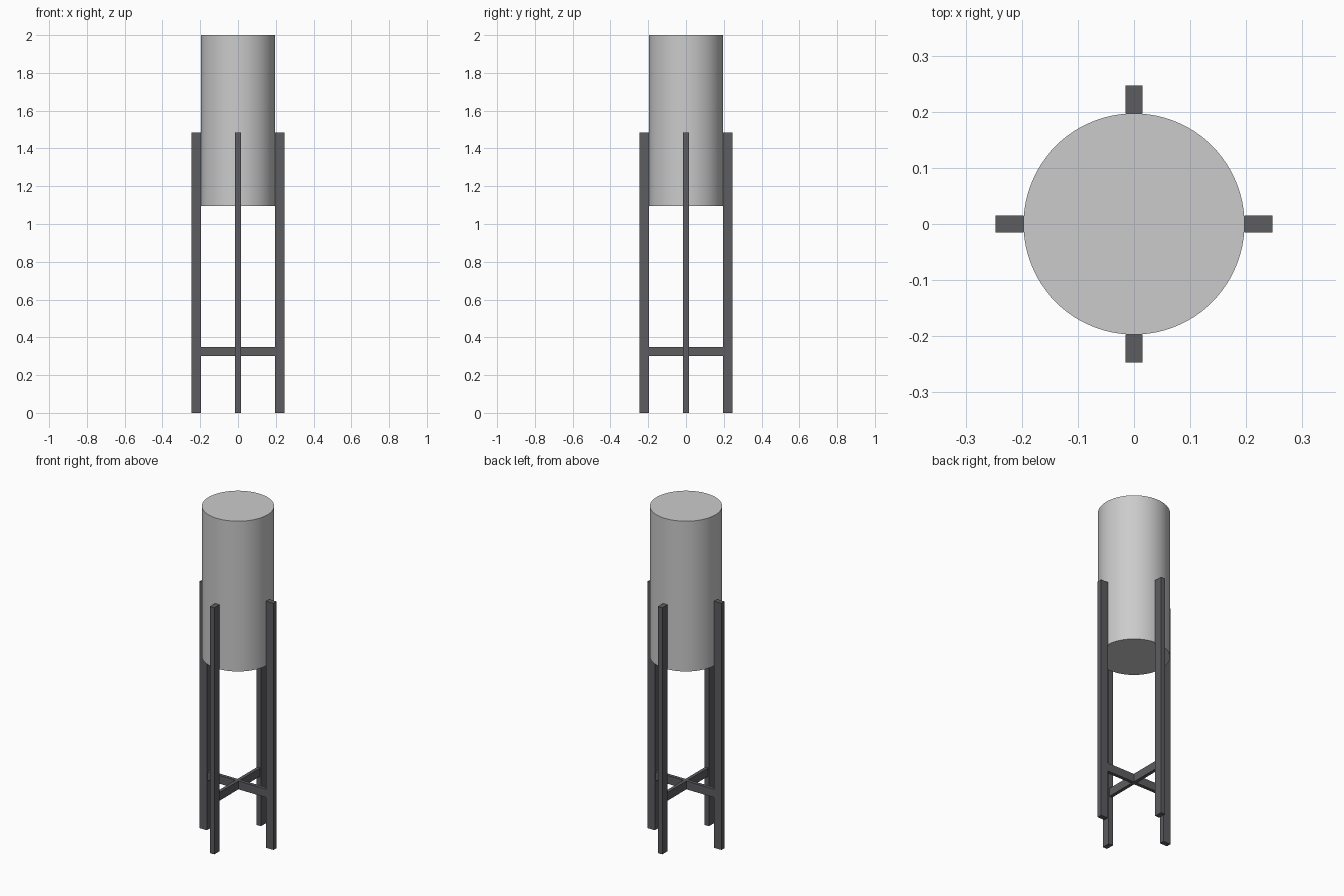
import bpy
from math import pi, cos, sin

if "Cube" in bpy.data.objects:
    bpy.data.objects.remove(bpy.data.objects["Cube"])

R_IN, R_OUT = 0.197, 0.247   # planter radius, outer face of legs
LEG_W, LEG_H = 0.03, 1.485
BAR_W, BAR_Z0, BAR_Z1 = 0.02, 0.30, 0.35
POT_Z0, POT_Z1 = 1.095, 2.0


def box(name, size, loc, rot=0.0):
    bpy.ops.mesh.primitive_cube_add(size=1, location=loc, rotation=(0, 0, rot))
    ob = bpy.context.object
    ob.name = name
    ob.scale = size
    bpy.ops.object.transform_apply(location=False, rotation=False, scale=True)
    return ob


wood = bpy.data.materials.new("dark_grey")
wood.diffuse_color = (0.11, 0.11, 0.12, 1)
wood.use_nodes = True
wood.node_tree.nodes["Principled BSDF"].inputs["Base Color"].default_value = wood.diffuse_color

# Cylindrical planter body
bpy.ops.mesh.primitive_cylinder_add(vertices=96, radius=R_IN, depth=POT_Z1 - POT_Z0,
                                    location=(0, 0, (POT_Z0 + POT_Z1) / 2))
pot = bpy.context.object
pot.name = "planter_pot"
bpy.ops.object.shade_smooth_by_angle()

# Four legs hugging the pot
r = (R_IN + R_OUT) / 2
for i, side in enumerate(("right", "back", "left", "front")):
    a = i * pi / 2
    leg = box(side + "_leg", (R_OUT - R_IN, LEG_W, LEG_H),
              (r * cos(a), r * sin(a), LEG_H / 2), a)
    leg.data.materials.append(wood)

# Crossed stretcher bars between opposite legs
for name, a in (("side_stretcher", 0), ("depth_stretcher", pi / 2)):
    bar = box(name, (2 * R_IN, BAR_W, BAR_Z1 - BAR_Z0),
              (0, 0, (BAR_Z0 + BAR_Z1) / 2), a)
    bar.data.materials.append(wood)
